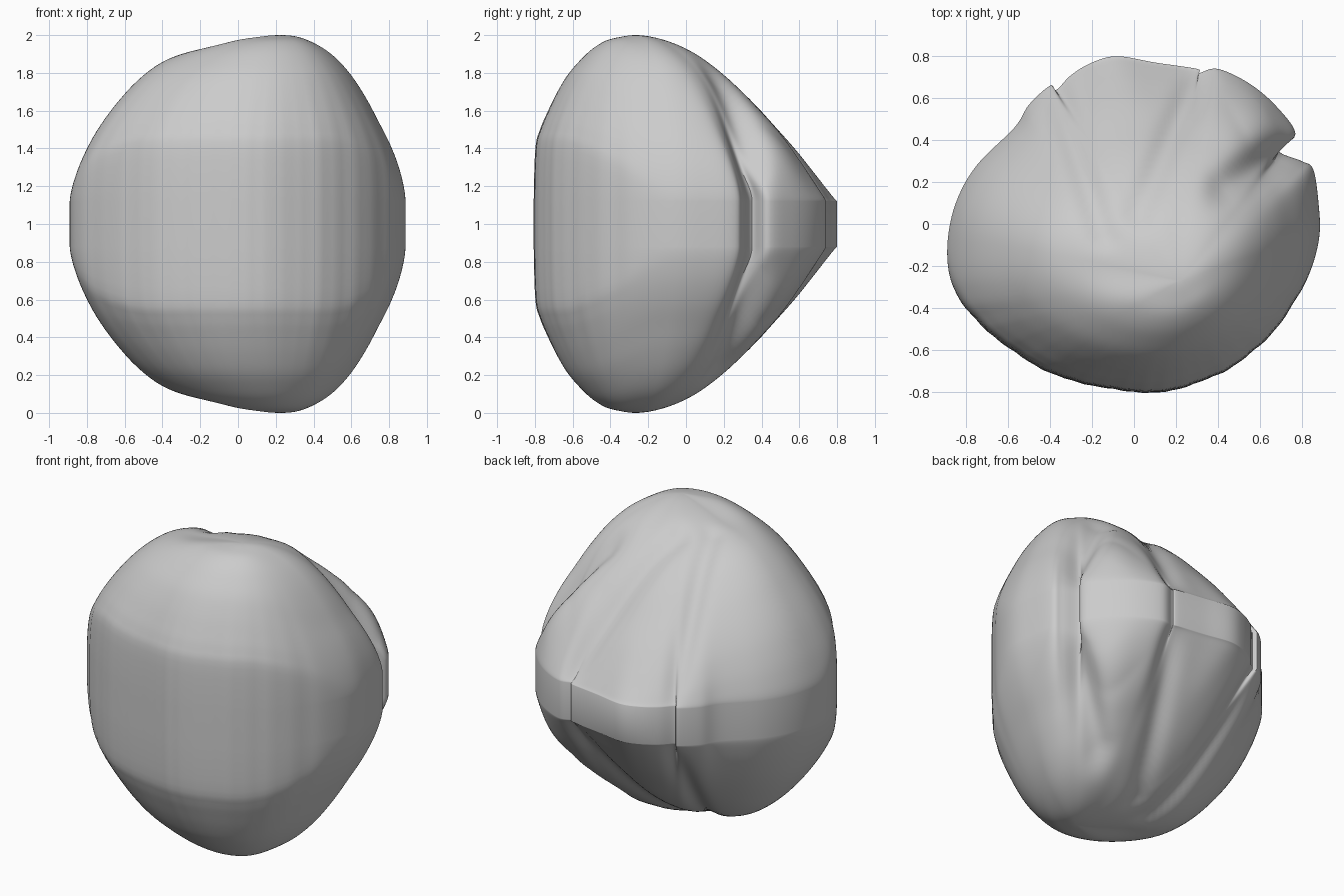
import bpy, bmesh, math
from mathutils import Vector

cube = bpy.data.objects.get("Cube")
if cube:
    bpy.data.objects.remove(cube, do_unlink=True)

stone = bpy.data.materials.new("plain_grey")
stone.use_nodes = True
grey = (0.6, 0.6, 0.6, 1)
stone.diffuse_color = grey
stone.node_tree.nodes["Principled BSDF"].inputs["Base Color"].default_value = grey

# Plan outline at mid height, counter-clockwise from the front
OUTLINE = [(.15, -.8), (.35, -.74), (.5, -.66), (.65, -.53), (.78, -.35), (.85, -.2),
           (.885, -.05), (.88, .1), (.855, .26), (.8, .3), (.69, .35), (.77, .43),
           (.68, .56), (.55, .67), (.4, .74), (.31, .72), (.3, .74), (.1, .77),
           (-.08, .8), (-.2, .77), (-.3, .71), (-.37, .64), (-.4, .66), (-.5, .57),
           (-.57, .46), (-.75, .28), (-.85, .1), (-.89, -.1), (-.87, -.28),
           (-.78, -.43), (-.6, -.59), (-.4, -.71), (-.2, -.77), (0, -.8)]
# Half-heights from the peak to the rim in four directions
LEFT = [1, .973, .935, .91, .855, .755, .625, .485, .335, .2, .12]
RIGHT = [1, .99, .95, .885, .79, .67, .54, .425, .31, .2, .12]
FRONT = [1, .99, .97, .925, .86, .785, .69, .59, .5, .4, .12]
BACK = [1, .97, .9, .79, .66, .52, .395, .28, .19, .135, .12]
# Furrows (and one raised lobe): start, end, depth, width
FURROWS = [((.74, .36), (.44, .18), .17, .085),
           ((.31, .73), (.02, .05), .07, .07),
           ((-.38, .65), (-.15, -.05), .065, .065),
           ((.62, .54), (.5, .47), -.09, .15)]
PEAK = Vector((.22, -.27))
RINGS, STEPS, RIM = 40, 6, .12


def spline(a, b, c, d, t):
    return b + (c - a) * t / 2 + (2*a - 5*b + 4*c - d) * t*t / 2 + (3*b - a - 3*c + d) * t**3 / 2


def sample(table, u):
    f = u * (len(table) - 1)
    i = min(int(f), len(table) - 2)
    first = table[1] if i == 0 else table[i - 1]
    last = table[min(i + 2, len(table) - 1)]
    return spline(first, table[i], table[i + 1], last, f - i)


def half_height(edge, u, s, p):
    # Blend the profiles by direction, then press in the furrows
    d = (edge - Vector((0, -.05))).normalized()
    side = RIGHT if d.x > 0 else LEFT
    if d.y > 0:
        end, w = BACK, d.y**2
    else:
        # The tall front wall carries round to the corners
        t = min(1, -d.y / .8)
        end, w = FRONT, t * t * (3 - 2 * t)
    h = sample(side, u) * (1 - w) + sample(end, u) * w
    for a, b, depth, width in FURROWS:
        a, b = Vector(a), Vector(b)
        t = max(0, min(1, (p - a).dot(b - a) / (b - a).length_squared))
        gap = (p - a.lerp(b, t)).length
        h -= depth * (1 - s**12) * (1 - t * .6) * math.exp(-(gap / width)**2)
    return max(h, RIM)


# Refine the outline, with faint upright ripples on the front
pts = [Vector(p) for p in OUTLINE]
n = len(pts)
edge = []
for i in range(n):
    for k in range(STEPS):
        p = spline(pts[i - 1], pts[i], pts[(i + 1) % n], pts[(i + 2) % n], k / STEPS)
        if p.y < -.3:
            p = p * (1 + .004 * math.sin(p.x * 47) * math.sin(p.x * 19))
        edge.append(p)

# A softened outline guides the inner rings, so notches fade inward
m = len(edge)
soft = edge
for _ in range(60):
    soft = [(soft[i - 1] + soft[i] * 2 + soft[(i + 1) % m]) / 4 for i in range(m)]
for _ in range(2):
    soft = [sum((soft[(i + k) % m] for k in range(-6, 7)), Vector((0, 0))) / 13 for i in range(m)]

# Mirrored upper and lower shells joined by the rim band
bm = bmesh.new()
shells = []
for sign in (1, -1):
    tip = bm.verts.new((PEAK.x, PEAK.y, 1 + sign))
    rings = []
    for r in range(1, RINGS + 1):
        u = r / RINGS
        s = math.sin(u * math.pi / 2)
        ring = []
        for e, f in zip(edge, soft):
            p = PEAK.lerp(f.lerp(e, s**5), s)
            ring.append(bm.verts.new((p.x, p.y, 1 + sign * half_height(f, u, s, p))))
        rings.append(ring)
    for i in range(m):
        j = (i + 1) % m
        bm.faces.new((tip, rings[0][i], rings[0][j]))
        for a, b in zip(rings, rings[1:]):
            bm.faces.new((a[i], b[i], b[j], a[j]))
    shells.append(rings[-1])
for i in range(m):
    j = (i + 1) % m
    bm.faces.new((shells[0][i], shells[1][i], shells[1][j], shells[0][j]))
bmesh.ops.recalc_face_normals(bm, faces=bm.faces)

mesh = bpy.data.meshes.new("boulder")
bm.to_mesh(mesh)
bm.free()
mesh.materials.append(stone)
boulder = bpy.data.objects.new("boulder", mesh)
bpy.context.collection.objects.link(boulder)
bpy.context.view_layer.objects.active = boulder
boulder.select_set(True)
bpy.ops.object.shade_smooth_by_angle(angle=math.radians(40))
